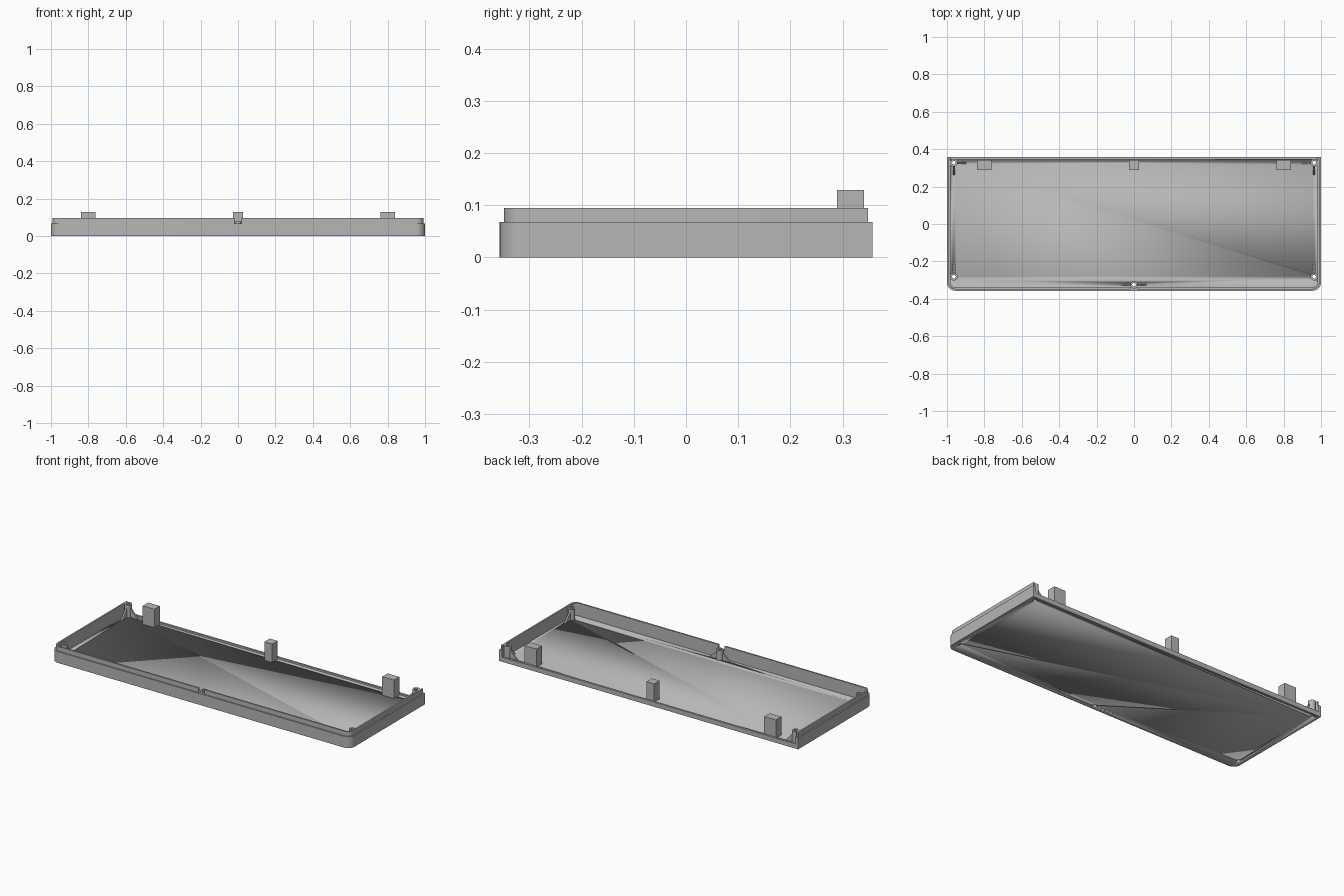
import bpy, bmesh
from math import sin, cos, pi, radians

cube = bpy.data.objects.get("Cube")
if cube:
    bpy.data.objects.remove(cube)

grey = bpy.data.materials.new("plain_grey")
grey.use_nodes = True
COLOUR = (0.47, 0.47, 0.47, 1)
grey.diffuse_color = COLOUR
grey.node_tree.nodes["Principled BSDF"].inputs["Base Color"].default_value = COLOUR

X, Y = 1.0, 0.357              # outer half sizes
FLOOR, RIM, LIP = 0.018, 0.068, 0.095
WALL, STEP = 0.018, 0.008      # wall thickness, lip setback
RADIUS = 0.045                 # front corner radius


def finish(name, bm, mirror=False):
    bmesh.ops.recalc_face_normals(bm, faces=bm.faces)
    mesh = bpy.data.meshes.new(name)
    bm.to_mesh(mesh)
    bm.free()
    mesh.materials.append(grey)
    ob = bpy.data.objects.new(name, mesh)
    bpy.context.collection.objects.link(ob)
    bpy.ops.object.select_all(action="DESELECT")
    bpy.context.view_layer.objects.active = ob
    ob.select_set(True)
    bpy.ops.object.shade_smooth_by_angle(angle=radians(30))
    if mirror:
        ob.modifiers.new("mirror", "MIRROR").use_mirror_merge = False
    return ob


def prism(name, outline, z0, z1, mirror=False):
    bm = bmesh.new()
    face = bm.faces.new([bm.verts.new((x, y, z0)) for x, y in outline])
    top = bmesh.ops.extrude_face_region(bm, geom=[face])["geom"]
    verts = [v for v in top if isinstance(v, bmesh.types.BMVert)]
    bmesh.ops.translate(bm, verts=verts, vec=(0, 0, z1 - z0))
    return finish(name, bm, mirror)


def box(name, x0, x1, y0, y1, z0, z1, mirror=False):
    return prism(name, [(x0, y0), (x1, y0), (x1, y1), (x0, y1)], z0, z1, mirror)


def half(inset, start, back):
    """Path from the front middle, round the corner, to the back."""
    r = RADIUS - inset
    cx, cy = X - RADIUS, RADIUS - Y
    arc = [(cx + r * sin(a), cy - r * cos(a)) for a in (i * pi / 24 for i in range(13))]
    return [(start, inset - Y)] + arc + [(X - inset, back)]


def flip(path):
    return [(-x, y) for x, y in reversed(path)]


# Floor and outer wall, open at the back
outer, inner = half(0, 0, Y), half(WALL, 0, Y)
floor = prism("floor", flip(outer[1:]) + outer[1:], 0, FLOOR)
outside = flip(outer[1:]) + outer[1:]
inside = flip(inner[1:]) + inner[1:]
prism("outer_wall", outside + inside[::-1], FLOOR, RIM)

# Raised inner lip with a gap at the front middle
GAP = 0.02
prism("inner_lip", half(STEP, GAP, Y - STEP) + half(WALL, GAP, Y - STEP)[::-1],
      RIM, LIP, mirror=True)

# Low back edge and the upright tabs along it
box("back_edge", WALL - X, X - WALL, Y - 0.012, Y, FLOOR, 0.028)
box("side_tab", 0.762, 0.84, 0.289, 0.341, FLOOR, 0.129, mirror=True)
box("middle_tab", -0.026, 0.026, 0.289, 0.341, FLOOR, 0.129)


def ring(bm, x, y, z, r, n=24):
    return [bm.verts.new((x + r * cos(2 * pi * i / n), y + r * sin(2 * pi * i / n), z))
            for i in range(n)]


def tube(name, x, y, z0, z1, r, hole, mirror):
    bm = bmesh.new()
    loops = [ring(bm, x, y, z, rad) for z, rad in ((z0, r), (z1, r), (z1, hole), (z0, hole))]
    n = len(loops[0])
    for k in range(4):
        a, b = loops[k], loops[(k + 1) % 4]
        for i in range(n):
            j = (i + 1) % n
            bm.faces.new((a[i], a[j], b[j], b[i]))
    return finish(name, bm, mirror)


def rib(name, x, y, dx, dy, height, mirror):
    """Triangular gusset running out from a boss."""
    t, near, far = 0.005, 0.016, 0.066
    bm = bmesh.new()
    sides = []
    for s in (-t, t):
        sides.append([bm.verts.new((x + dx * d - dy * s, y + dy * d + dx * s, z))
                      for d, z in ((near, FLOOR), (far, FLOOR), (near, height))])
    a, b = sides
    bm.faces.new(a)
    bm.faces.new(b[::-1])
    for i in range(3):
        j = (i + 1) % 3
        bm.faces.new((a[i], b[i], b[j], a[j]))
    finish(name, bm, mirror)


# Screw bosses with gussets, and their holes through the floor
bosses = [
    ("back_boss", 0.963, 0.327, LIP, [(-1, 0), (0, -1)], True),
    ("front_corner_boss", 0.963, -0.282, 0.085, [(0, 1)], True),
    ("front_middle_boss", 0, -0.325, 0.078, [(1, 0), (-1, 0)], False),
]
for name, x, y, top, ribs, mirror in bosses:
    tube(name, x, y, 0.008, top, 0.02, 0.01, mirror)
    for i, (dx, dy) in enumerate(ribs):
        rib(f"{name}_rib_{i + 1}", x, y, dx, dy, top * 0.8, mirror)
    for side in ((1, -1) if mirror else (1,)):
        bm = bmesh.new()
        low, high = ring(bm, side * x, y, -0.02, 0.0115), ring(bm, side * x, y, 0.04, 0.0115)
        bm.faces.new(low)
        bm.faces.new(high)
        for i in range(len(low)):
            bm.faces.new((low[i - 1], low[i], high[i], high[i - 1]))
        cutter = finish(f"{name}_hole_cutter", bm)
        cutter.hide_render = True
        cutter.hide_set(True)
        cut = floor.modifiers.new("screw_hole", "BOOLEAN")
        cut.operation = "DIFFERENCE"
        cut.solver = "EXACT"
        cut.object = cutter
